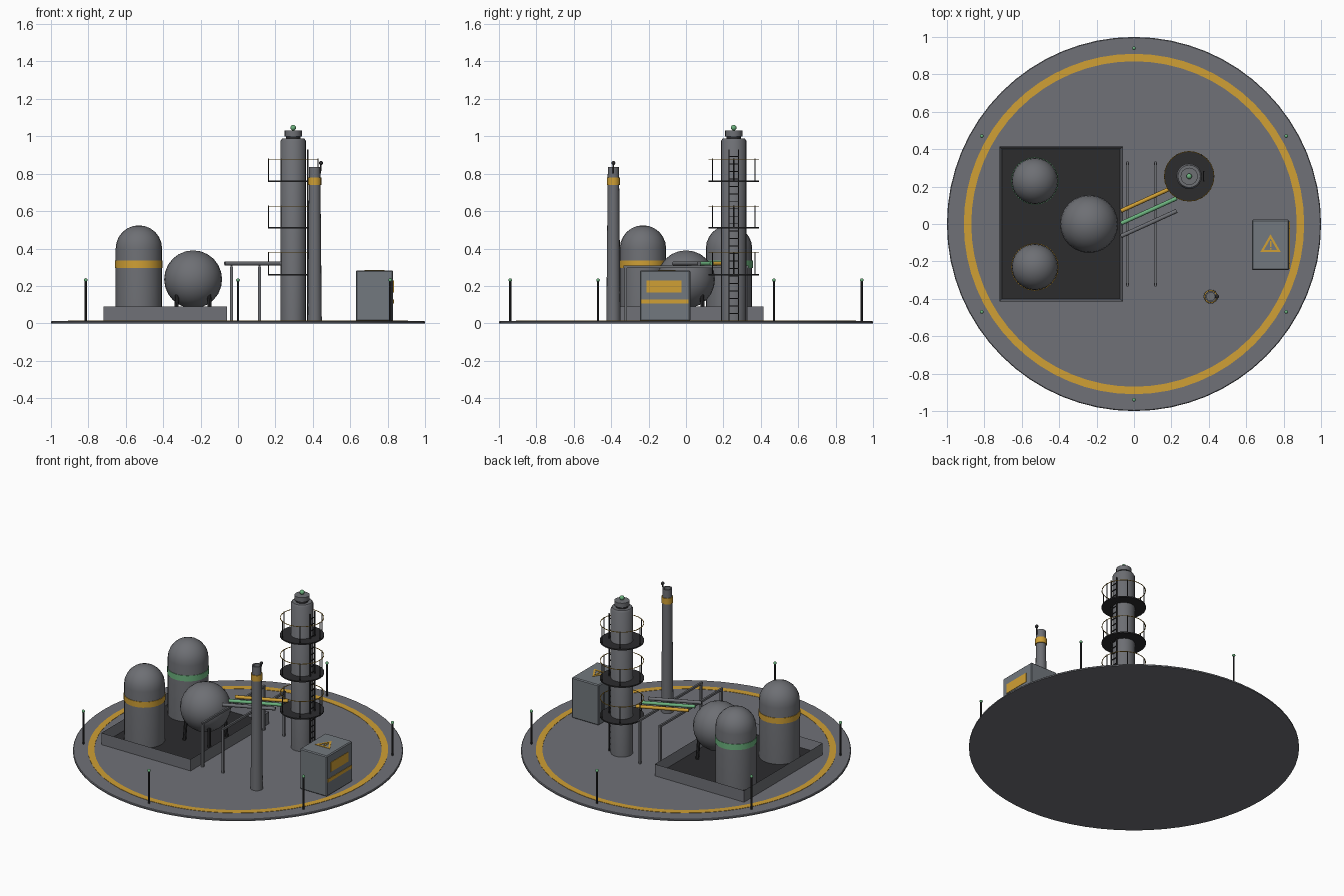
import bpy, bmesh, math
from mathutils import Vector, Matrix

old = bpy.data.objects.get("Cube")
if old:
    bpy.data.objects.remove(old)


def material(name, rgb):
    m = bpy.data.materials.new(name)
    m.use_nodes = True
    m.diffuse_color = (*rgb, 1)
    bsdf = next(n for n in m.node_tree.nodes if n.type == 'BSDF_PRINCIPLED')
    bsdf.inputs["Base Color"].default_value = (*rgb, 1)
    return m


CONCRETE = material("concrete_grey", (0.16, 0.165, 0.185))
STEEL = material("steel_grey", (0.155, 0.16, 0.175))
CABINET = material("cabinet_grey", (0.17, 0.19, 0.21))
DARK = material("dark_metal", (0.025, 0.025, 0.027))
YELLOW = material("safety_yellow", (0.63, 0.35, 0.035))
GREEN = material("signal_green", (0.15, 0.45, 0.21))


def finish(name, bm, mats, smooth=False):
    bmesh.ops.recalc_face_normals(bm, faces=bm.faces)
    me = bpy.data.meshes.new(name)
    bm.to_mesh(me)
    bm.free()
    for m in mats:
        me.materials.append(m)
    ob = bpy.data.objects.new(name, me)
    bpy.context.collection.objects.link(ob)
    if smooth:
        bpy.ops.object.select_all(action='DESELECT')
        ob.select_set(True)
        bpy.context.view_layer.objects.active = ob
        bpy.ops.object.shade_smooth_by_angle(angle=math.radians(35))
    return ob


def lathe(name, profile, mat, at=(0, 0), segs=24, closed=False, turn=0.0):
    """Spin (radius, z) points round a vertical axis."""
    bm = bmesh.new()
    rings = []
    for r, z in profile:
        rings.append([bm.verts.new((at[0] + r * math.cos(turn + math.tau * i / segs),
                                    at[1] + r * math.sin(turn + math.tau * i / segs), z))
                      for i in range(segs)])
    pairs = list(zip(rings, rings[1:]))
    if closed:
        pairs.append((rings[-1], rings[0]))
    for a, b in pairs:
        for i in range(segs):
            j = (i + 1) % segs
            bm.faces.new((a[i], a[j], b[j], b[i]))
    bmesh.ops.remove_doubles(bm, verts=bm.verts, dist=1e-5)
    return finish(name, bm, [mat], smooth=segs > 8)


def ring(name, r_in, r_out, z0, z1, mat, **kw):
    return lathe(name, [(r_in, z0), (r_out, z0), (r_out, z1), (r_in, z1)], mat, closed=True, **kw)


def ball(name, r, at, mat, segs=20, rings=10):
    pts = [(r * math.sin(math.pi * i / rings), at[2] - r * math.cos(math.pi * i / rings))
           for i in range(rings + 1)]
    return lathe(name, pts, mat, at=at[:2], segs=segs)


def rod(name, a, b, r, mat, segs=8):
    a, b = Vector(a), Vector(b)
    d = b - a
    bm = bmesh.new()
    bmesh.ops.create_cone(bm, cap_ends=True, segments=segs, radius1=r, radius2=r, depth=d.length,
                          matrix=Matrix.Translation((a + b) / 2) @ d.to_track_quat('Z', 'Y').to_matrix().to_4x4())
    return finish(name, bm, [mat], smooth=segs > 8)


def box(name, lo, hi, mat, bevel=0.0):
    lo, hi = Vector(lo), Vector(hi)
    bm = bmesh.new()
    bmesh.ops.create_cube(bm, size=1, matrix=Matrix.Translation((lo + hi) / 2) @ Matrix.Diagonal((*(hi - lo), 1)))
    if bevel:
        bmesh.ops.bevel(bm, geom=bm.edges[:], offset=bevel, segments=1, affect='EDGES')
    return finish(name, bm, [mat])


# Round ground pad with painted ring
GROUND = 0.012
lathe("ground_pad", [(0, 0), (1, 0), (1, 0.008), (0.996, GROUND), (0, GROUND)], CONCRETE, segs=64)
ring("painted_ring", 0.87, 0.91, GROUND - 0.002, GROUND + 0.002, YELLOW, segs=64)

# Containment basin: top face inset and pushed down, floor dark
FLOOR = 0.025
bm = bmesh.new()
bmesh.ops.create_cube(bm, size=1, matrix=Matrix.Translation((-0.39, 0, 0.05)) @ Matrix.Diagonal((0.66, 0.83, 0.08, 1)))
top = max(bm.faces, key=lambda f: f.calc_center_median().z)
bmesh.ops.inset_region(bm, faces=[top], thickness=0.02)
bmesh.ops.translate(bm, verts=top.verts, vec=(0, 0, FLOOR - 0.09))
top.material_index = 1
finish("containment_basin", bm, [CONCRETE, DARK])

# Domed tanks with coloured bands
for side, y, colour in (("front", -0.23, YELLOW), ("back", 0.23, GREEN)):
    r, shoulder = 0.124, 0.4
    dome = [(r * math.cos(t * math.pi / 12), shoulder + r * math.sin(t * math.pi / 12)) for t in range(7)]
    lathe(side + "_tank", [(0, FLOOR), (r, FLOOR)] + dome, STEEL, at=(-0.53, y))
    ring(side + "_tank_band", r - 0.004, r + 0.003, 0.297, 0.335, colour, at=(-0.53, y))

# Spherical tank on four legs
ball("sphere_tank", 0.155, (-0.24, 0, 0.235), STEEL, segs=24, rings=12)
for i in range(4):
    a = math.pi / 4 + i * math.pi / 2
    c, s = math.cos(a), math.sin(a)
    rod("sphere_leg", (-0.24 + 0.13 * c, 0.13 * s, FLOOR), (-0.24 + 0.12 * c, 0.12 * s, 0.16), 0.011, DARK)

# Distillation column
CX, CY = 0.295, 0.255
lathe("column", [(0, GROUND), (0.068, GROUND), (0.068, 0.975), (0.06, 0.987), (0, 0.987)], STEEL, at=(CX, CY), segs=20)
lathe("column_neck", [(0.038, 0.98), (0.038, 1.002)], DARK, at=(CX, CY), segs=16)
lathe("column_cap", [(0, 1.0), (0.046, 1.0), (0.046, 1.03), (0, 1.03)], STEEL, at=(CX, CY), segs=16)
ball("column_beacon", 0.015, (CX, CY, 1.046), GREEN, segs=12, rings=8)

# Column platforms with railings
for z in (0.26, 0.51, 0.76):
    ring("platform", 0.066, 0.135, z - 0.004, z + 0.004, DARK, at=(CX, CY))
    ring("platform_rail", 0.1305, 0.1345, z + 0.115, z + 0.118, YELLOW, at=(CX, CY))
    for i in range(6):
        a = i * math.pi / 3
        x, y = CX + 0.132 * math.cos(a), CY + 0.132 * math.sin(a)
        rod("rail_post", (x, y, z), (x, y, z + 0.12), 0.003, DARK, segs=6)

# Column ladder
for y in (CY - 0.025, CY + 0.025):
    box("ladder_rail", (0.368, y - 0.003, GROUND), (0.376, y + 0.003, 0.93), DARK)
for i in range(22):
    z = 0.05 + i * 0.04
    box("ladder_rung", (0.37, CY - 0.025, z), (0.374, CY + 0.025, z + 0.005), DARK)

# Flare stack with band and pilot burner
FX, FY = 0.41, -0.388
lathe("flare_stack", [(0, GROUND), (0.038, GROUND), (0.03, 0.835), (0.022, 0.835), (0.022, 0.79), (0, 0.79)],
      STEEL, at=(FX, FY), segs=16)
ring("flare_band", 0.028, 0.0355, 0.74, 0.78, YELLOW, at=(FX, FY), segs=16)
rod("pilot_stalk", (FX + 0.03, FY, 0.8), (FX + 0.034, FY, 0.855), 0.004, DARK)
ball("pilot_tip", 0.011, (FX + 0.034, FY, 0.857), DARK, segs=10, rings=6)

# Pipe rack frames
for x in (-0.035, 0.115):
    box("rack_beam", (x - 0.006, -0.333, 0.295), (x + 0.006, 0.333, 0.309), STEEL)
    for y in (-0.322, 0.322):
        box("rack_post", (x - 0.007, y - 0.007, GROUND), (x + 0.007, y + 0.007, 0.3), STEEL)

# Three parallel pipes
for name, y, colour in (("yellow_pipe", 0.07, YELLOW), ("green_pipe", 0.003, GREEN), ("grey_pipe", -0.065, STEEL)):
    rod(name, (-0.07, y, 0.32), (0.228, y + 0.135, 0.32), 0.011, colour, segs=12)

# Control cabinet with warning sign and side panels
box("control_cabinet", (0.63, -0.247, GROUND), (0.83, 0.023, 0.283), CABINET, bevel=0.006)
box("side_panel", (0.829, -0.21, 0.165), (0.833, -0.025, 0.228), YELLOW)
box("side_stripe", (0.829, -0.24, 0.105), (0.833, 0.014, 0.127), YELLOW)
SX, SY = 0.73, -0.118
ring("warning_triangle", 0.04, 0.063, 0.282, 0.286, YELLOW, at=(SX, SY), segs=3, turn=math.pi / 2)
box("warning_bar", (SX - 0.004, SY - 0.004, 0.282), (SX + 0.004, SY + 0.026, 0.286), YELLOW)
box("warning_dot", (SX - 0.004, SY - 0.017, 0.282), (SX + 0.004, SY - 0.009, 0.286), YELLOW)

# Perimeter light posts
for i in range(6):
    a = math.pi / 6 + i * math.pi / 3
    x, y = 0.94 * math.cos(a), 0.94 * math.sin(a)
    rod("light_post", (x, y, GROUND), (x, y, 0.225), 0.006, DARK)
    ball("light_lamp", 0.01, (x, y, 0.231), GREEN, segs=10, rings=6)
